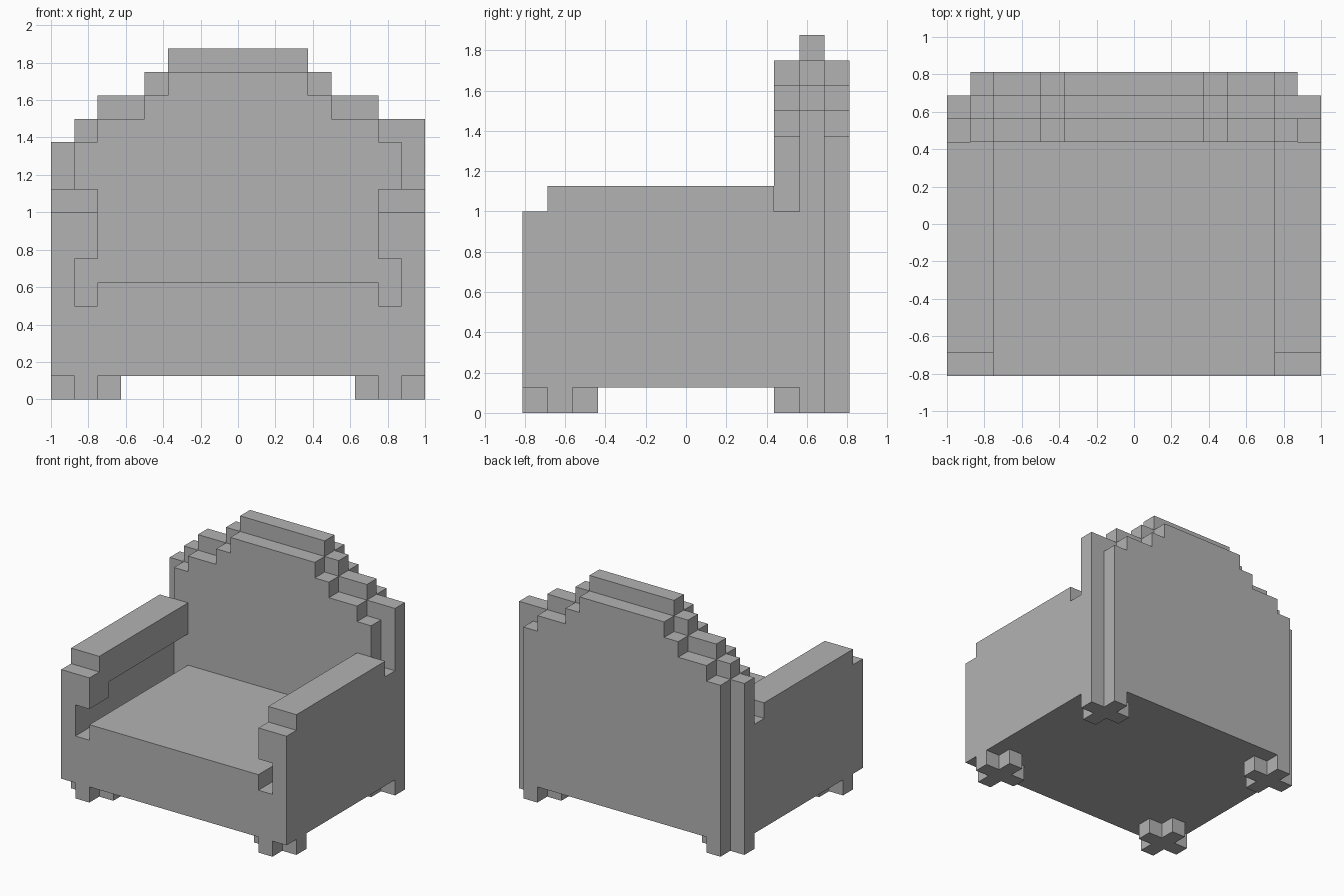
import bpy
import bmesh
from mathutils import Vector

if "Cube" in bpy.data.objects:
    bpy.data.objects.remove(bpy.data.objects["Cube"], do_unlink=True)

UNIT = 0.125          # size of one block
DEPTH = 13            # blocks from front to back

grey = bpy.data.materials.new("plain_grey")
grey.use_nodes = True
colour = (0.45, 0.45, 0.45, 1)
grey.diffuse_color = colour
grey.node_tree.nodes["Principled BSDF"].inputs["Base Color"].default_value = colour


def prism(name, outline, axis, start, end):
    """Extrude a 2D outline (in blocks) along an axis, y counted from the front."""
    def place(a, b, c):
        x, y, z = {"x": (c, a, b), "y": (a, c, b), "z": (a, b, c)}[axis]
        return Vector((x, y - DEPTH / 2, z)) * UNIT

    bm = bmesh.new()
    face = bm.faces.new([bm.verts.new(place(a, b, start)) for a, b in outline])
    moved = bmesh.ops.extrude_face_region(bm, geom=[face])["geom"]
    offset = place(0, 0, end) - place(0, 0, start)
    bmesh.ops.translate(bm, vec=offset,
                        verts=[v for v in moved if isinstance(v, bmesh.types.BMVert)])
    bmesh.ops.recalc_face_normals(bm, faces=bm.faces)
    mesh = bpy.data.meshes.new(name)
    bm.to_mesh(mesh)
    bm.free()
    mesh.materials.append(grey)
    obj = bpy.data.objects.new(name, mesh)
    bpy.context.collection.objects.link(obj)
    return obj


def rect(a, b, c, d):
    return [(a, c), (b, c), (b, d), (a, d)]


def half_steps(steps, bottom):
    """Right half of a stepped outline from (half width, height) pairs, widest first."""
    points = [(steps[0][0], bottom)]
    for i, (w, h) in enumerate(steps):
        points.append((w, h))
        if i + 1 < len(steps):
            points.append((steps[i + 1][0], h))
    return points


def stepped(right, left, bottom):
    mirrored = [(-x, z) for x, z in reversed(half_steps(left, bottom))]
    return half_steps(right, bottom) + mirrored


# Base and seat
prism("base_frame", rect(-8, 8, 0, 11), "z", 1, 4)
prism("seat_cushion", rect(-6, 6, 0, 10), "z", 4, 5)

# Backrest: tall core between two lower panels; the core's left shoulder is wider
panel = [(7, 11), (6, 12), (4, 13), (3, 14)]
crown = [(6, 13), (4, 14), (3, 15)]
core = stepped([(8, 12)] + crown, [(8, 11), (7, 12)] + crown, 1)
prism("backrest_core", core, "y", 11, 12)
prism("backrest_front_panel", stepped(panel, panel, 4), "y", 10, 11)
prism("backrest_rear_panel", stepped(panel, panel, 1), "y", 12, 13)

# Armrests, with a recess on the inner side
arm_top = [(10, 9), (1, 9), (1, 8), (0, 8)]
outer_arm = [(0, 4), (11, 4), (11, 8), (10, 8)] + arm_top
inner_arm = [(0, 6), (2, 6), (2, 7), (10, 7)] + arm_top
for side, label in ((1, "left"), (-1, "right")):
    prism(label + "_arm_outer", outer_arm, "x", 7 * side, 8 * side)
    prism(label + "_arm_inner", inner_arm, "x", 6 * side, 7 * side)

    # Cross-shaped feet
    for y, end in ((0, "front"), (10, "rear")):
        cross = [(6, 0), (7, 0), (7, 1), (8, 1), (8, 2), (7, 2),
                 (7, 3), (6, 3), (6, 2), (5, 2), (5, 1), (6, 1)]
        prism(f"{end}_{label}_foot", [(a * side, b + y) for a, b in cross], "z", 0, 1)
